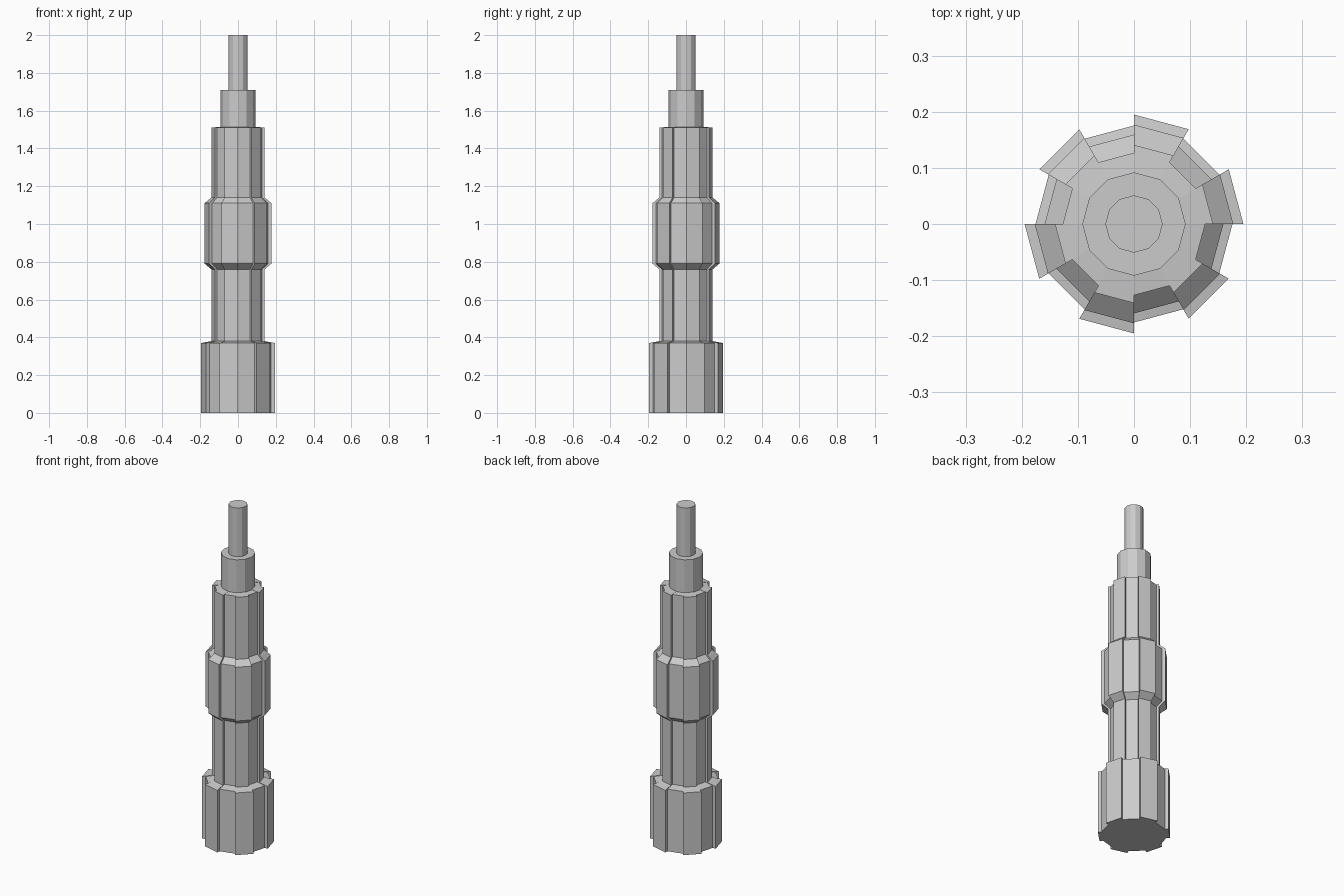
import bpy, bmesh
from math import cos, sin, pi

cube = bpy.data.objects.get("Cube")
if cube:
    bpy.data.objects.remove(cube)

grey = bpy.data.materials.new("plain grey")
grey.use_nodes = True
colour = (0.6, 0.6, 0.6, 1)
grey.diffuse_color = colour
grey.node_tree.nodes["Principled BSDF"].inputs["Base Color"].default_value = colour

SIDES = 12


def lathe(name, profile, inset=1.0):
    """Spin (radius, z) pairs around z; every second side is scaled in by inset."""
    bm = bmesh.new()
    rings = []
    for radius, z in profile:
        ring = []
        for side in range(SIDES):
            r = radius * (inset if side % 2 else 1)
            # A stepped shape needs both ends of each side, a plain one only the start
            for corner in (side, side + 1) if inset != 1 else (side,):
                a = 2 * pi * corner / SIDES
                ring.append(bm.verts.new((r * cos(a), r * sin(a), z)))
        rings.append(ring)
    for low, high in zip(rings, rings[1:]):
        for i in range(len(low)):
            j = (i + 1) % len(low)
            bm.faces.new((low[i], low[j], high[j], high[i]))
    bm.faces.new(rings[0][::-1])
    bm.faces.new(rings[-1])
    mesh = bpy.data.meshes.new(name)
    bm.to_mesh(mesh)
    bm.free()
    mesh.materials.append(grey)
    obj = bpy.data.objects.new(name, mesh)
    bpy.context.collection.objects.link(obj)
    return obj


# Fluted body: wide foot, shaft, chamfered band, upper shaft
lathe("fluted_body", [
    (0.195, 0), (0.195, 0.37), (0.141, 0.38),
    (0.141, 0.76), (0.177, 0.79), (0.177, 1.11), (0.141, 1.14),
    (0.141, 1.51), (0.09, 1.515),
], inset=0.9)

# Stepped rods on top
lathe("collar", [(0.092, 1.5), (0.092, 1.71)])
lathe("tip_rod", [(0.051, 1.7), (0.051, 2.0)])
